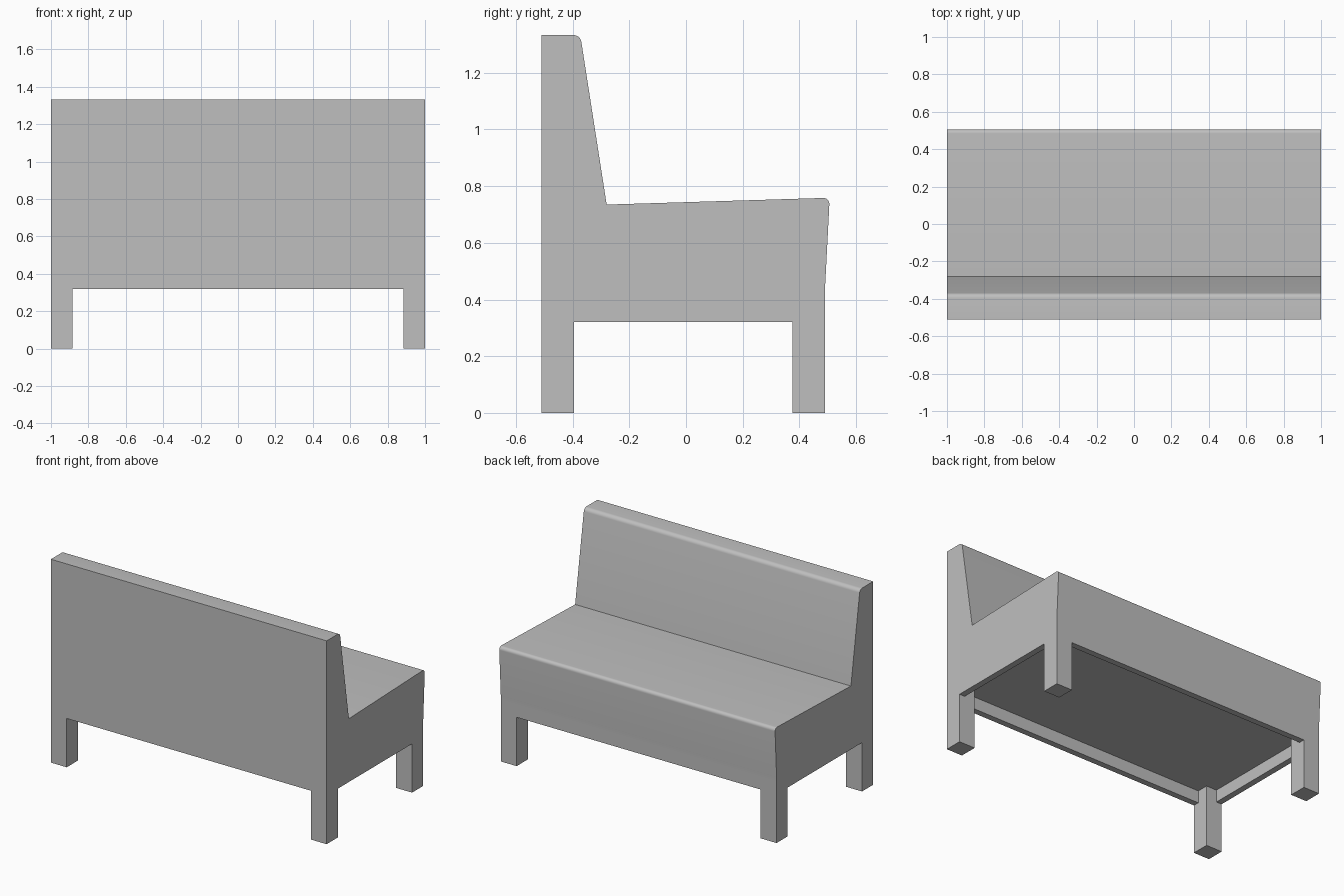
import bpy
import bmesh
import math

cube = bpy.data.objects.get("Cube")
if cube:
    bpy.data.objects.remove(cube, do_unlink=True)

# Material
GREY = (0.52, 0.52, 0.52, 1)
grey = bpy.data.materials.new("plain grey")
grey.use_nodes = True
grey.diffuse_color = GREY
bsdf = next(n for n in grey.node_tree.nodes if n.type == 'BSDF_PRINCIPLED')
bsdf.inputs["Base Color"].default_value = GREY

# Main dimensions
HALF = 1.0                   # half the bench width
BACK, FRONT = -0.51, 0.49    # outer faces of the base
LEG_X, LEG_Y = 0.115, 0.115  # leg section
RAIL_Z, DECK_Z = 0.32, 0.40  # bottom of the rails, underside of the seat
RAIL = 0.04                  # rail thickness


def finish(bm, name):
    bmesh.ops.recalc_face_normals(bm, faces=bm.faces)
    mesh = bpy.data.meshes.new(name)
    bm.to_mesh(mesh)
    bm.free()
    mesh.materials.append(grey)
    obj = bpy.data.objects.new(name, mesh)
    bpy.context.collection.objects.link(obj)
    return obj


def box(name, x0, x1, y0, y1, z0, z1):
    bm = bmesh.new()
    bmesh.ops.create_cube(bm, size=1)
    for v in bm.verts:
        v.co.x = x1 if v.co.x > 0 else x0
        v.co.y = y1 if v.co.y > 0 else y0
        v.co.z = z1 if v.co.z > 0 else z0
    return finish(bm, name)


# Upholstered seat and backrest: one side profile, extruded across the width
top_corner, seat_corner = (-0.373, 1.333), (0.507, 0.759)
profile = [(BACK, DECK_Z), (BACK, 1.333), top_corner, (-0.28, 0.735),
           seat_corner, (FRONT, 0.43), (FRONT, DECK_Z)]
bm = bmesh.new()
side = bm.faces.new([bm.verts.new((-HALF, y, z)) for y, z in profile])
extruded = bmesh.ops.extrude_face_region(bm, geom=[side], use_keep_orig=True)
for v in extruded["geom"]:
    if isinstance(v, bmesh.types.BMVert):
        v.co.x = HALF


# Round the top of the backrest and the lip of the seat
def on_corner(edge, corner):
    return all(math.dist(v.co.yz, corner) < 0.001 for v in edge.verts)


rounded = [e for e in bm.edges
           if on_corner(e, top_corner) or on_corner(e, seat_corner)]
bmesh.ops.bevel(bm, geom=rounded, offset=0.023, segments=6, profile=0.5,
                affect='EDGES')
body = finish(bm, "seat_and_backrest")
bpy.context.view_layer.objects.active = body
body.select_set(True)
bpy.ops.object.shade_smooth_by_angle(angle=math.radians(30))

# Four legs, and end rails between them
for label, s in (("left", 1), ("right", -1)):
    outer, inner, rail_in = s * HALF, s * (HALF - LEG_X), s * (HALF - RAIL)
    x0, x1 = sorted((outer, inner))
    box("back_leg_" + label, x0, x1, BACK, BACK + LEG_Y, 0, DECK_Z)
    box("front_leg_" + label, x0, x1, FRONT - LEG_Y, FRONT, 0, DECK_Z)
    x0, x1 = sorted((outer, rail_in))
    box("end_rail_" + label, x0, x1, BACK + LEG_Y, FRONT - LEG_Y, RAIL_Z, DECK_Z)

# Long rails
span = HALF - LEG_X
box("back_rail", -span, span, BACK, BACK + RAIL, RAIL_Z, DECK_Z)
box("front_rail", -span, span, FRONT - RAIL, FRONT, RAIL_Z, DECK_Z)
